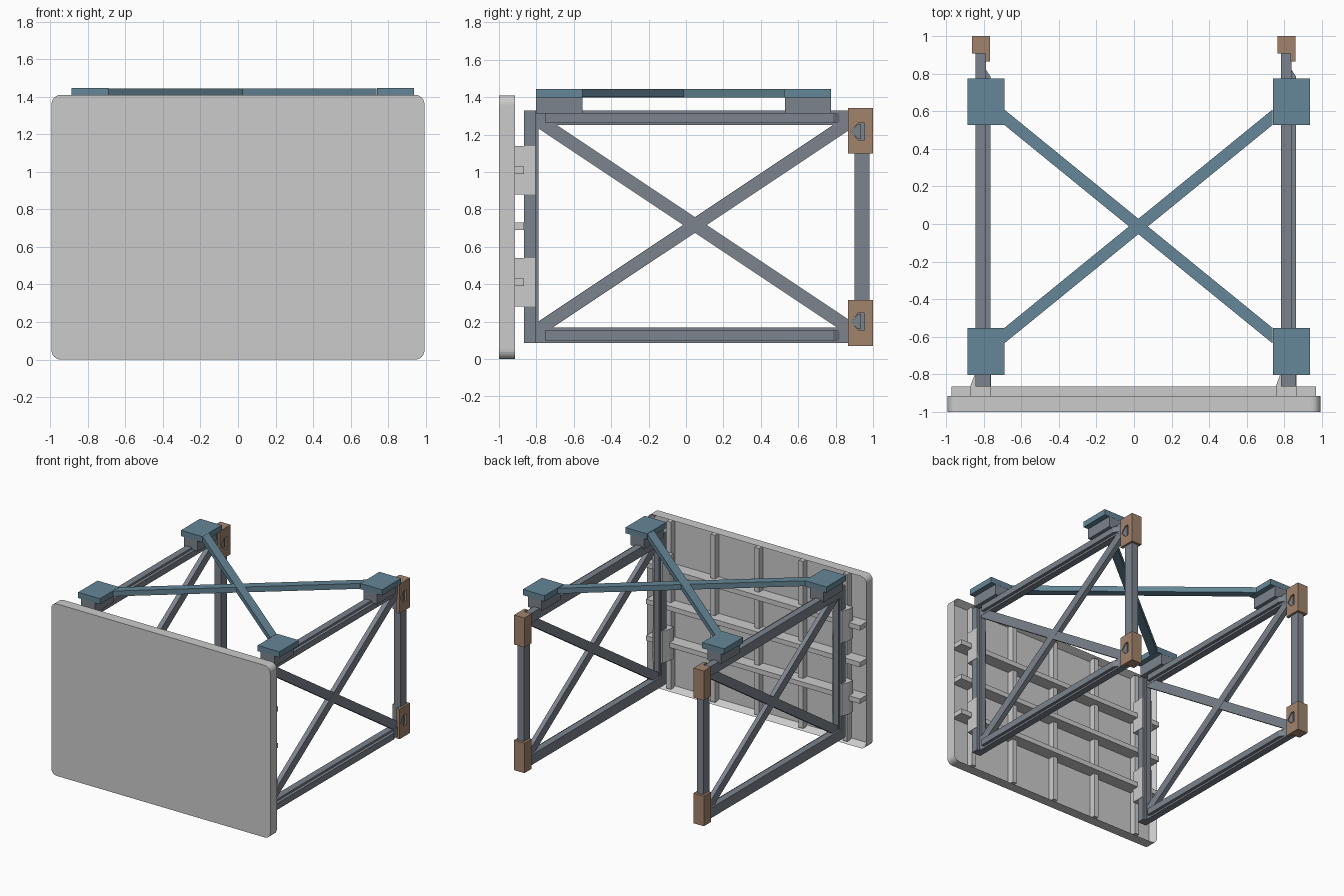
import bpy, bmesh
from math import cos, sin, pi, hypot
from mathutils import Vector

if "Cube" in bpy.data.objects:
    bpy.data.objects.remove(bpy.data.objects["Cube"])


def material(name, rgb):
    m = bpy.data.materials.new(name)
    m.diffuse_color = (*rgb, 1)
    m.use_nodes = True
    m.node_tree.nodes["Principled BSDF"].inputs["Base Color"].default_value = m.diffuse_color
    return m


SLATE = material("slate", (0.20, 0.23, 0.27))
BLUE = material("blue", (0.13, 0.24, 0.31))
BROWN = material("brown", (0.36, 0.23, 0.15))


def finish(name, bm, mat):
    bmesh.ops.recalc_face_normals(bm, faces=bm.faces)
    me = bpy.data.meshes.new(name)
    bm.to_mesh(me)
    bm.free()
    ob = bpy.data.objects.new(name, me)
    if mat:
        me.materials.append(mat)
    bpy.context.collection.objects.link(ob)
    return ob


def prism_mesh(pts, axis, lo, hi):
    """Extrude a 2D outline along an axis; returns bmesh and the far cap."""
    def place(p, h):
        a, b = p
        return {"x": (h, a, b), "y": (a, h, b), "z": (a, b, h)}[axis]
    bm = bmesh.new()
    n = len(pts)
    low = [bm.verts.new(place(p, lo)) for p in pts]
    high = [bm.verts.new(place(p, hi)) for p in pts]
    bm.faces.new(low[::-1])
    cap = bm.faces.new(high)
    for i in range(n):
        j = (i + 1) % n
        bm.faces.new((low[i], low[j], high[j], high[i]))
    bmesh.ops.recalc_face_normals(bm, faces=bm.faces)
    return bm, cap


def prism(name, pts, axis, lo, hi, mat=None):
    return finish(name, prism_mesh(pts, axis, lo, hi)[0], mat)


def box(name, x, y, z, mat=None):
    return prism(name, [(x[0], y[0]), (x[1], y[0]), (x[1], y[1]), (x[0], y[1])], "z", *z, mat)


def strip(a, b, w):
    """Outline of a straight bar of width w from a to b."""
    d = Vector(b) - Vector(a)
    n = Vector((-d.y, d.x)) / hypot(d.x, d.y) * w / 2
    return [tuple(Vector(p) + s * n) for p, s in ((a, -1), (b, -1), (b, 1), (a, 1))]


# Front panel: rounded tray, open at the back
R, W, H = 0.05, 0.993, 1.41
outline = []
for cx, cz, start in ((W - R, R, -90), (W - R, H - R, 0), (R - W, H - R, 90), (R - W, R, 180)):
    for i in range(7):
        a = (start + 15 * i) * pi / 180
        outline.append((cx + R * cos(a), cz + R * sin(a)))
bm, cap = prism_mesh(outline, "y", -1, -0.915)
bmesh.ops.inset_region(bm, faces=[cap], thickness=0.03)
bmesh.ops.translate(bm, verts=cap.verts, vec=(0, -0.055, 0))
finish("front_panel", bm, None)

# Panel ribs
for i in range(5):
    x = -0.8 + 0.4 * i
    box(f"panel_vertical_rib_{i}", (x - 0.02, x + 0.02), (-0.975, -0.917), (0.02, 1.39))
for i, z in enumerate((0.41, 0.71, 1.01)):
    box(f"panel_cross_rib_{i}", (-0.972, 0.968), (-0.975, -0.866), (z - 0.02, z + 0.02))

# Two identical side frames, the right one a shifted copy
for side, dx in (("left", 0), ("right", 1.627)):
    def span(a, b):
        return (a + dx, b + dx)

    # Front post with a narrower inner lip
    box(f"{side}_front_post", span(-0.843, -0.764), (-0.865, -0.805), (0.085, 1.33), SLATE)
    box(f"{side}_front_post_lip", span(-0.83, -0.785), (-0.81, -0.788), (0.09, 1.325), SLATE)
    # Back post
    box(f"{side}_back_post", span(-0.843, -0.785), (0.9, 0.98), (0.1, 1.31), SLATE)

    # Top and bottom beams with a side rail
    for lvl, z0, z1, r0, r1 in (("bottom", 0.085, 0.168, 0.10, 0.152),
                                ("top", 1.25, 1.33, 1.266, 1.314)):
        box(f"{side}_{lvl}_beam", span(-0.843, -0.788), (-0.807, 0.93), (z0, z1), SLATE)
        rail = [(-0.79 + dx, -0.755), (-0.764 + dx, -0.755),
                (-0.764 + dx, 0.785), (-0.79 + dx, 0.825)]
        prism(f"{side}_{lvl}_rail", rail, "z", r0, r1, SLATE)

    # Crossed braces
    prism(f"{side}_brace_rising", strip((-0.80, 0.152), (0.90, 1.285), 0.07), "x",
          *span(-0.828, -0.789), SLATE)
    prism(f"{side}_brace_falling", strip((-0.80, 1.282), (0.90, 0.149), 0.07), "x",
          *span(-0.827, -0.790), SLATE)

    # Brackets that join post and panel
    foot = [(-0.872, -0.917), (-0.872, -0.865), (-0.85, -0.805), (-0.761, -0.805), (-0.761, -0.917)]
    for lvl, z0 in (("lower", 0.28), ("upper", 0.88)):
        prism(f"{side}_{lvl}_bracket", [(x + dx, y) for x, y in foot], "z", z0, z0 + 0.26)

    # Brown corner blocks with an arrow-shaped window
    plan = [(-0.862, 0.908), (-0.794, 0.908), (-0.794, 0.865),
            (-0.768, 0.865), (-0.768, 1.0), (-0.862, 1.0)]
    for lvl, z0, z1, zc in (("lower", 0.07, 0.316, 0.2), ("upper", 1.10, 1.342, 1.217)):
        block = prism(f"{side}_{lvl}_corner_block", [(x + dx, y) for x, y in plan],
                      "z", z0, z1, BROWN)
        arrow = [(0.88, zc), (0.92, zc - 0.045), (0.955, zc - 0.045),
                 (0.955, zc + 0.045), (0.92, zc + 0.045)]
        cutter = prism(f"{side}_{lvl}_window_cutter", arrow, "x", *span(-0.80, -0.75))
        cutter.hide_render = True
        cutter.hide_set(True)
        cut = block.modifiers.new("window", "BOOLEAN")
        cut.operation, cut.solver, cut.object = "DIFFERENCE", "EXACT", cutter
        plug = [(0.88, zc), (0.92, zc - 0.04), (0.935, zc - 0.04),
                (0.935, zc + 0.04), (0.92, zc + 0.04)]
        prism(f"{side}_{lvl}_window_tongue", plug, "x", *span(-0.80, -0.775), SLATE)

    # Blue pads on spacer blocks
    for end, y0, y1 in (("front", -0.803, -0.553), ("back", 0.527, 0.775)):
        box(f"{side}_{end}_pad", span(-0.887, -0.690), (y0, y1), (1.398, 1.445), BLUE)
        box(f"{side}_{end}_spacer", span(-0.86, -0.735), (y0 + 0.001, y1 - 0.001),
            (1.312, 1.40), SLATE)

# Blue cross brace between the pads
xa, xb = -0.690, 0.737
prism("top_cross_brace_a", [(xa, 0.527), (xb, -0.635), (xb, -0.553), (xa, 0.609)],
      "z", 1.400, 1.444, BLUE)
prism("top_cross_brace_b", [(xa, -0.635), (xb, 0.527), (xb, 0.609), (xa, -0.553)],
      "z", 1.3995, 1.4435, BLUE)
